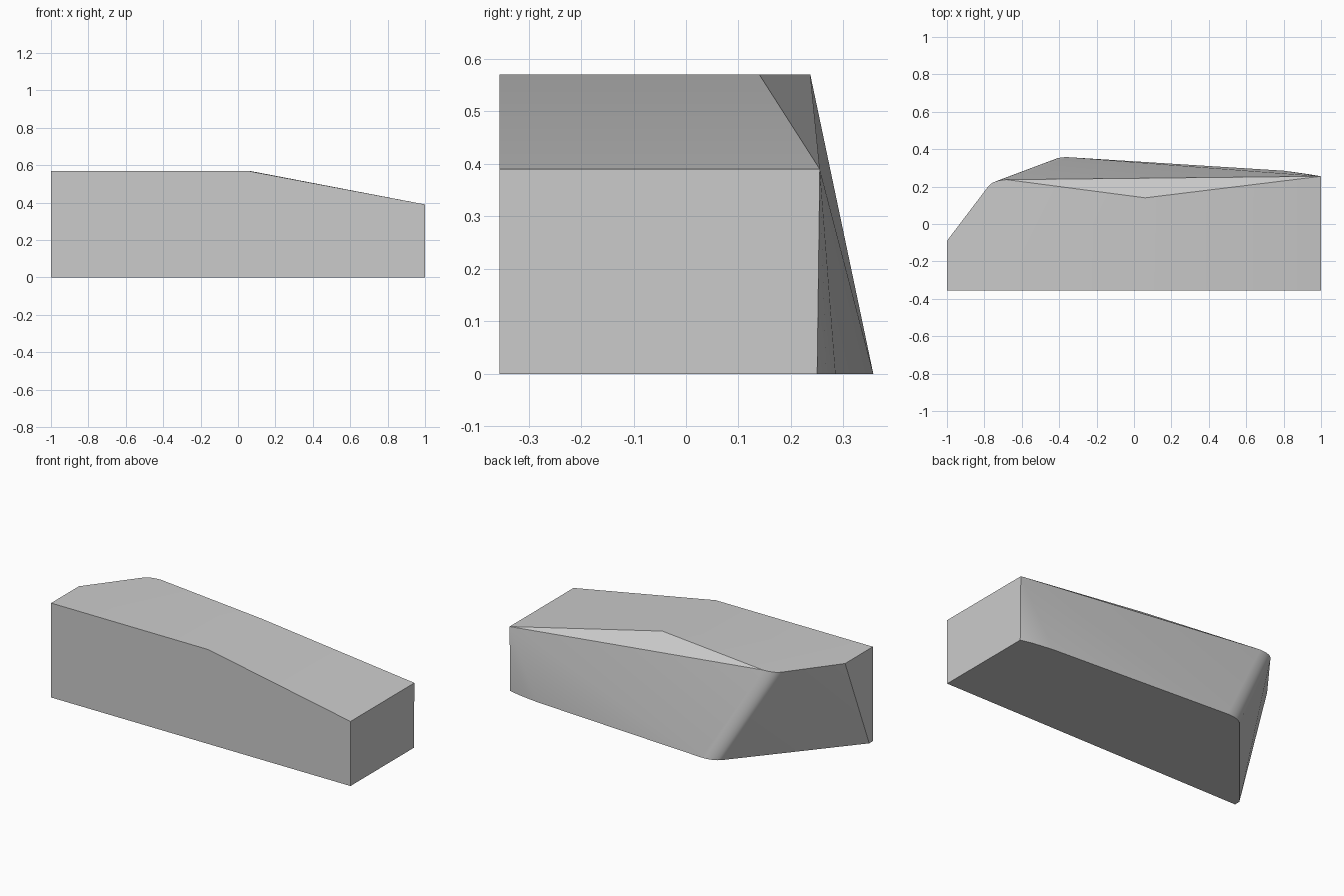
import bpy, bmesh, math
from mathutils import Vector

if "Cube" in bpy.data.objects:
    bpy.data.objects.remove(bpy.data.objects["Cube"])

TOP, END, FRONT = 0.57, 0.39, -0.355


def arc(a, mid, b, z, steps=6):
    """Quadratic curve from a to b, used for the rounded rear corner."""
    a, mid, b = Vector(a), Vector(mid), Vector(b)
    curve = []
    for i in range(steps + 1):
        t = i / steps
        p = a * (1 - t) ** 2 + mid * 2 * t * (1 - t) + b * t * t
        curve.append((p.x, p.y, z))
    return curve


# Flat top and the lower right end
points = [(-1, FRONT, TOP), (0.05, FRONT, TOP), (0.06, 0.14, TOP), (-1, -0.09, TOP),
          (1, FRONT, END), (1, 0.255, END)]
points += arc((-0.78, 0.2), (-0.755, 0.235), (-0.68, 0.237), TOP)

# Wider base outline
points += [(-1, FRONT, 0), (1, FRONT, 0), (1, 0.25, 0), (0.93, 0.267, 0),
           (0.8, 0.285, 0), (-1, -0.32, 0)]
points += arc((-0.46, 0.325), (-0.42, 0.36), (-0.35, 0.357), 0)

# Faceted block as the hull of both outlines
bm = bmesh.new()
for p in points:
    bm.verts.new(p)
hull = bmesh.ops.convex_hull(bm, input=bm.verts)
bmesh.ops.delete(bm, geom=[v for v in bm.verts if not v.link_faces], context="VERTS")
bmesh.ops.dissolve_limit(bm, angle_limit=math.radians(0.5), verts=bm.verts, edges=bm.edges)
bmesh.ops.recalc_face_normals(bm, faces=bm.faces)
mesh = bpy.data.meshes.new("block")
bm.to_mesh(mesh)
bm.free()
block = bpy.data.objects.new("block", mesh)
bpy.context.collection.objects.link(block)

# Plain grey
grey = bpy.data.materials.new("light grey")
grey.use_nodes = True
color = (0.6, 0.6, 0.6, 1)
grey.diffuse_color = color
grey.node_tree.nodes["Principled BSDF"].inputs["Base Color"].default_value = color
mesh.materials.append(grey)

# Smooth rounded corner, sharp elsewhere
bpy.ops.object.select_all(action="DESELECT")
block.select_set(True)
bpy.context.view_layer.objects.active = block
bpy.ops.object.shade_smooth_by_angle(angle=math.radians(16))
weighted = block.modifiers.new("flat_facets", "WEIGHTED_NORMAL")
weighted.keep_sharp = True
